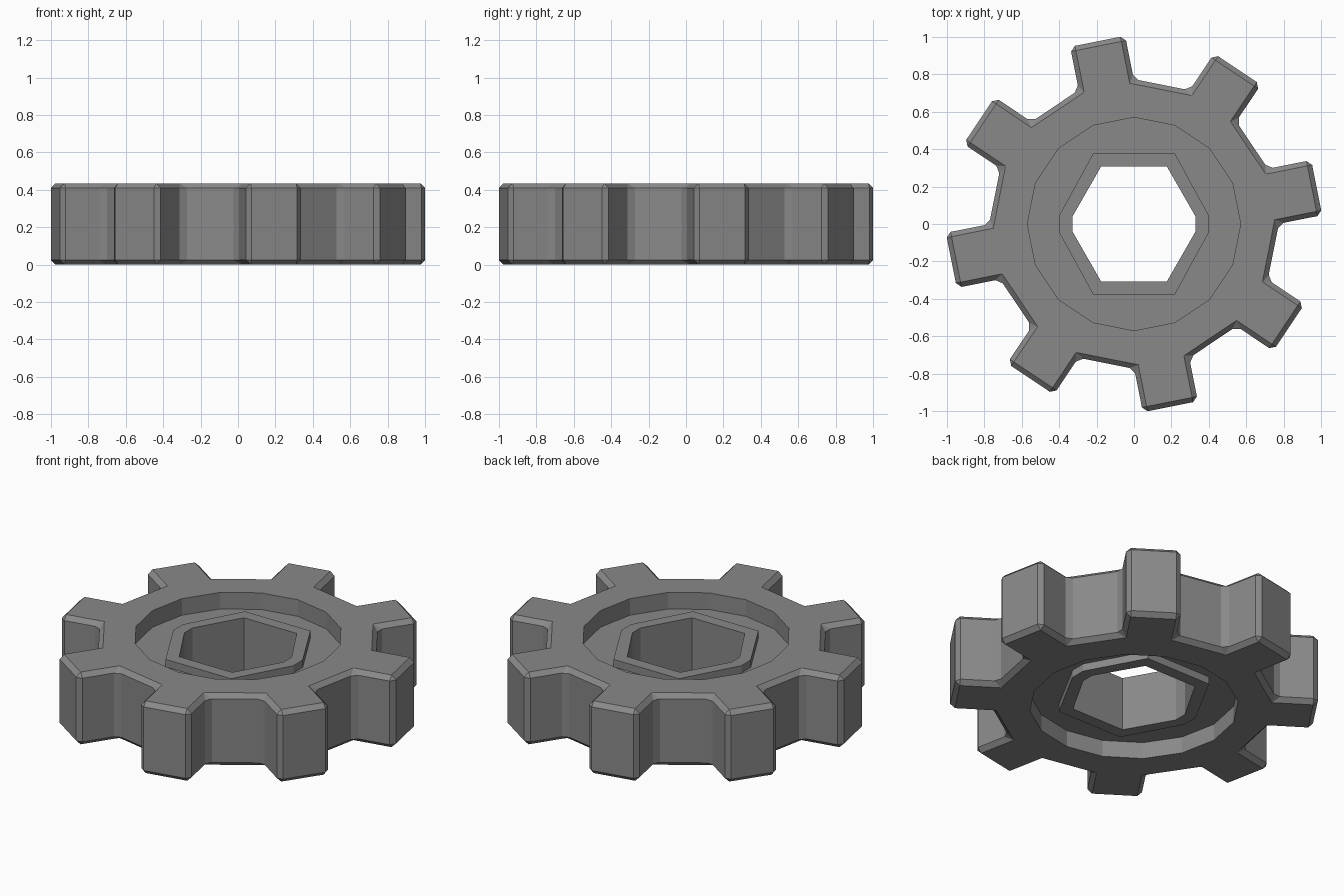
import bpy, bmesh
from math import cos, sin, radians, pi

if "Cube" in bpy.data.objects:
    bpy.data.objects.remove(bpy.data.objects["Cube"])

HEIGHT = 0.435
CHAMFER = 0.026
TEETH = 8


def prism(name, outline, z0, z1):
    """Upright prism from a counter-clockwise outline."""
    bm = bmesh.new()
    face = bm.faces.new([bm.verts.new((x, y, z0)) for x, y in outline])
    top = bmesh.ops.extrude_face_region(bm, geom=[face])["geom"]
    for v in top:
        if isinstance(v, bmesh.types.BMVert):
            v.co.z = z1
    bmesh.ops.recalc_face_normals(bm, faces=bm.faces[:])
    mesh = bpy.data.meshes.new(name)
    bm.to_mesh(mesh)
    bm.free()
    obj = bpy.data.objects.new(name, mesh)
    bpy.context.collection.objects.link(obj)
    return obj


def combine(target, other, operation):
    """Boolean a helper into the target, keeping the helper hidden."""
    mod = target.modifiers.new(other.name, "BOOLEAN")
    mod.object = other
    mod.operation = operation
    mod.solver = "EXACT"
    other.hide_render = True


def gear_outline():
    pts = []
    for i in range(TEETH):
        a = radians(11.25) + i * 2 * pi / TEETH
        for u, v in ((0.76, -0.15), (0.996, -0.15), (0.996, 0.15), (0.76, 0.15)):
            pts.append((u * cos(a) - v * sin(a), u * sin(a) + v * cos(a)))
    return pts


def blunt_hex(x_top, y_top, x_side, y_side):
    """Hexagon whose left and right corners are cut flat."""
    return [(x_side, -y_side), (x_side, y_side), (x_top, y_top), (-x_top, y_top),
            (-x_side, y_side), (-x_side, -y_side), (-x_top, -y_top), (x_top, -y_top)]


# Toothed body with chamfered edges
gear = prism("gear_wheel", gear_outline(), 0, HEIGHT)
bevel = gear.modifiers.new("chamfer", "BEVEL")
bevel.width = CHAMFER
bevel.segments = 1
bevel.limit_method = "ANGLE"
bevel.angle_limit = radians(30)

# Round recess on both faces
DEPTH = 0.10
HUB_INSET = 0.055
ring = [(0.57 * cos(k * pi / 8), 0.57 * sin(k * pi / 8)) for k in range(16)]
helpers = [
    (prism("top_recess", ring, HEIGHT - DEPTH, HEIGHT + 0.1), "DIFFERENCE"),
    (prism("bottom_recess", ring, -0.1, DEPTH), "DIFFERENCE"),
    # Raised hub and its through hole
    (prism("hub", blunt_hex(0.218, 0.378, 0.40, 0.045), HUB_INSET, HEIGHT - HUB_INSET), "UNION"),
    (prism("shaft_hole", blunt_hex(0.176, 0.307, 0.33, 0.038), -0.2, HEIGHT + 0.2), "DIFFERENCE"),
]
for obj, operation in helpers:
    combine(gear, obj, operation)

# Bake the modifiers and drop the helpers
bpy.context.view_layer.update()
deps = bpy.context.evaluated_depsgraph_get()
baked = bpy.data.meshes.new_from_object(gear.evaluated_get(deps))
gear.modifiers.clear()
gear.data = baked
for obj, _ in helpers:
    bpy.data.objects.remove(obj)

# Dark grey metal
metal = bpy.data.materials.new("dark_grey")
metal.diffuse_color = (0.25, 0.25, 0.255, 1)
metal.use_nodes = True
metal.node_tree.nodes["Principled BSDF"].inputs["Base Color"].default_value = metal.diffuse_color
baked.materials.clear()
baked.materials.append(metal)
